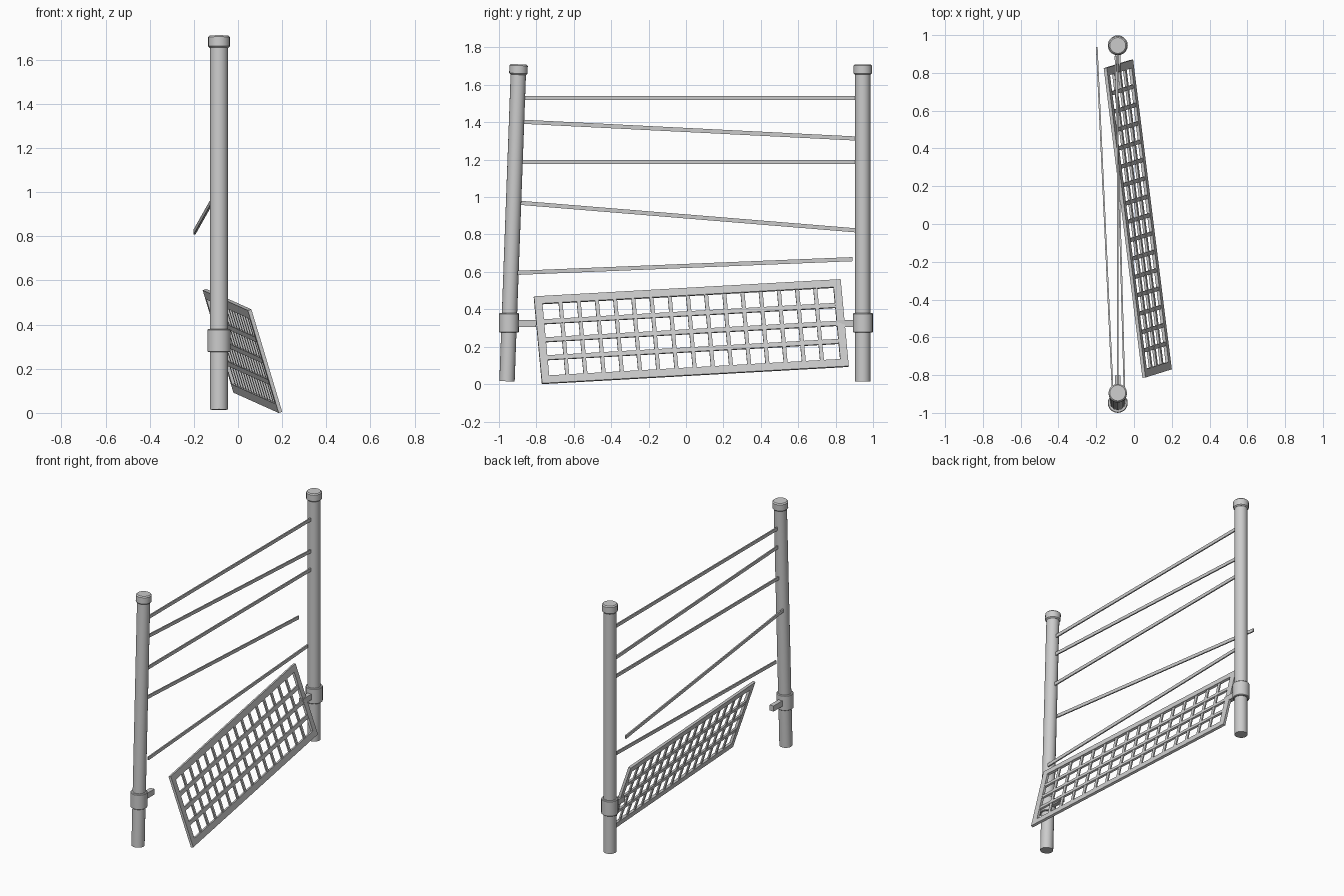
import bpy, bmesh, math
from mathutils import Vector, Matrix

if "Cube" in bpy.data.objects:
    bpy.data.objects.remove(bpy.data.objects["Cube"])

PX = -0.086  # x of both posts


def finish(name, bm, smooth=False, bevel=0):
    bmesh.ops.recalc_face_normals(bm, faces=bm.faces)
    me = bpy.data.meshes.new(name)
    bm.to_mesh(me)
    bm.free()
    ob = bpy.data.objects.new(name, me)
    bpy.context.collection.objects.link(ob)
    if bevel:
        m = ob.modifiers.new("bevel", 'BEVEL')
        m.width, m.segments, m.limit_method = bevel, 1, 'ANGLE'
        m.angle_limit = math.radians(50)
    if smooth:
        bpy.ops.object.select_all(action='DESELECT')
        ob.select_set(True)
        bpy.context.view_layer.objects.active = ob
        bpy.ops.object.shade_smooth_by_angle(angle=math.radians(35))
    return ob


def frame(a, b):
    """Matrix at the middle of a-b whose local z runs along a-b."""
    z = (b - a).normalized()
    y = z.cross(Vector((1, 0, 0))).normalized()
    m = Matrix((y.cross(z), y, z)).transposed().to_4x4()
    m.translation = (a + b) / 2
    return m


def tube(name, a, b, r, bevel=0):
    a, b = Vector(a), Vector(b)
    bm = bmesh.new()
    bmesh.ops.create_cone(bm, cap_ends=True, segments=20, radius1=r, radius2=r,
                          depth=(b - a).length, matrix=frame(a, b))
    return finish(name, bm, True, bevel)


def bar(name, a, b, w, h):
    a, b = Vector(a), Vector(b)
    bm = bmesh.new()
    bmesh.ops.create_cube(bm, size=1, matrix=frame(a, b) @
                          Matrix.Diagonal((w, h, (b - a).length, 1)))
    return finish(name, bm)


# Posts with caps, collars and brackets (the left one leans)
for side, yb, yt, yc, s in (("left", -0.957, -0.895, -0.947, 1),
                            ("right", 0.945, 0.945, 0.946, -1)):
    bot, top = Vector((PX, yb, 0.015)), Vector((PX, yt, 1.70))
    d = (top - bot).normalized()
    tube(side + "_post", bot, top, 0.041)
    tube(side + "_cap", top - d * 0.046, top + d * 0.01, 0.049, 0.007)
    tube(side + "_collar", (PX, yc, 0.275), (PX, yc, 0.38), 0.053, 0.004)
    bar(side + "_bracket", (PX, yc + s * 0.03, 0.325),
        (PX, yc + s * 0.145, 0.325), 0.03, 0.038)

# Crossbars, two of them knocked out of line
bars = [((PX, -0.88, 1.53), (PX, 0.91, 1.53)),
        ((PX, -0.88, 1.403), (PX, 0.91, 1.313)),
        ((PX, -0.885, 1.187), (PX, 0.91, 1.187)),
        ((-0.113, -0.885, 0.969), (-0.197, 0.935, 0.82)),
        ((-0.05, -0.90, 0.595), (-0.098, 0.89, 0.668))]
for i, (a, b) in enumerate(bars):
    bar(f"crossbar_{i + 1}", a, b, 0.009, 0.022)

# Fallen lattice panel: border, long strips and thinner upright strips
L = Vector((-0.205, 1.64, 0.092)).normalized()
U = Vector((-0.14, -0.04, 0.465))
U = (U - L * U.dot(L)).normalized()
place = Matrix((L, U, L.cross(U))).transposed().to_4x4()
place.translation = (0.02, 0.028, 0.2805)
LEN, HGT, EDGE, COLS, ROWS = 1.655, 0.487, 0.042, 16, 4


def strip(bm, u, v, lu, lv, thick):
    bmesh.ops.create_cube(bm, size=1, matrix=place @ Matrix.Translation((u, v, 0)) @
                          Matrix.Diagonal((lu, lv, thick, 1)))


bm = bmesh.new()
for s in (-1, 1):
    strip(bm, 0, s * (HGT - EDGE) / 2, LEN, EDGE, 0.017)
    strip(bm, s * (LEN - EDGE) / 2, 0, EDGE, HGT - 2 * EDGE, 0.017)
finish("lattice_border", bm)

inner_u, inner_v = LEN - 2 * EDGE, HGT - 2 * EDGE
bm = bmesh.new()
for j in range(1, ROWS):
    strip(bm, 0, (j / ROWS - 0.5) * inner_v, inner_u + 0.01, 0.025, 0.013)
finish("lattice_long_strips", bm)
bm = bmesh.new()
for i in range(1, COLS):
    strip(bm, (i / COLS - 0.5) * inner_u, 0, 0.021, inner_v + 0.01, 0.009)
finish("lattice_upright_strips", bm)
